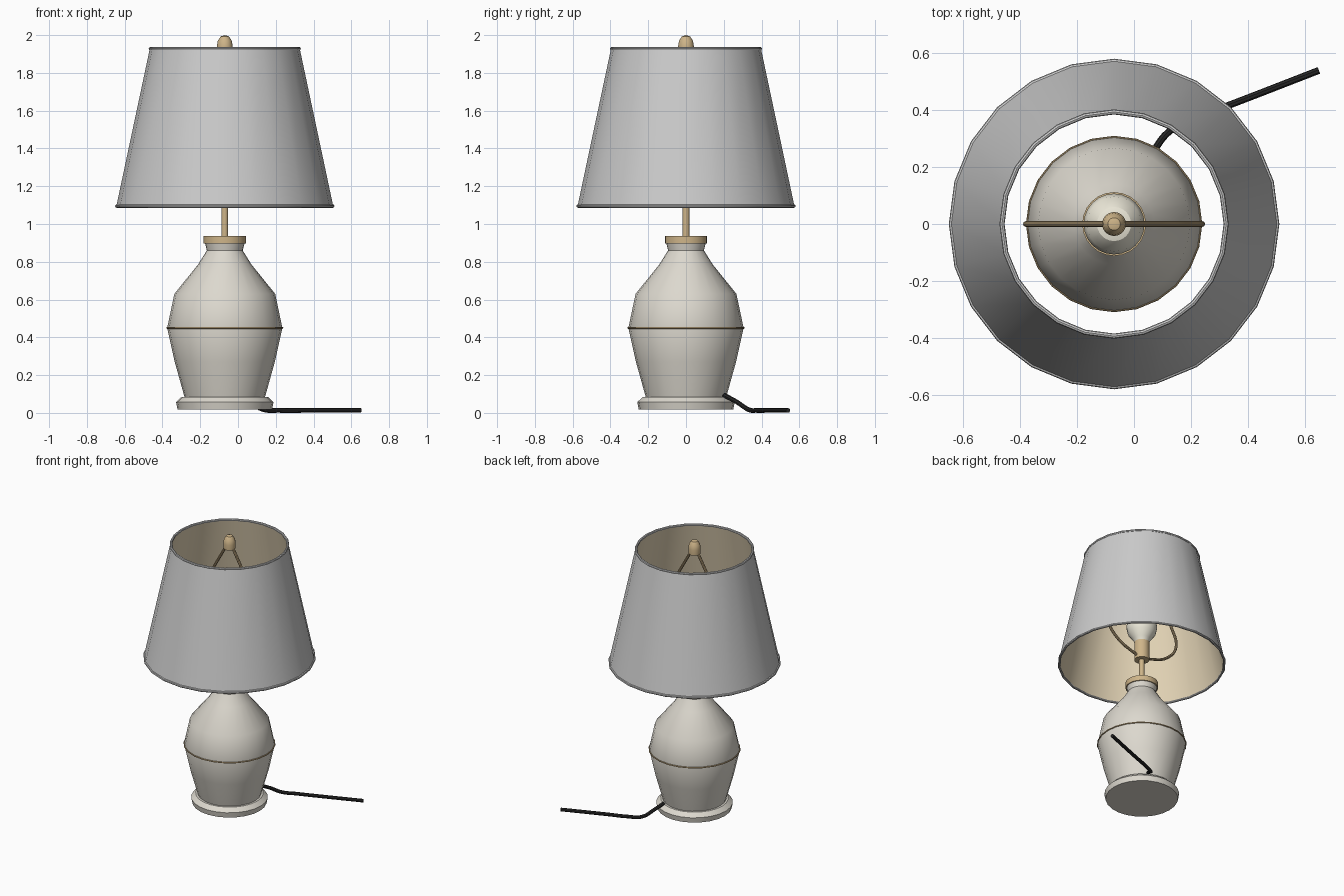
import bpy, math

if "Cube" in bpy.data.objects:
    bpy.data.objects.remove(bpy.data.objects["Cube"])

CX = -0.07   # lamp axis
SEG = 24


def material(name, rgb):
    m = bpy.data.materials.new(name)
    m.diffuse_color = (*rgb, 1)
    m.use_nodes = True
    m.node_tree.nodes["Principled BSDF"].inputs["Base Color"].default_value = m.diffuse_color
    return m


ceramic = material("ceramic", (0.72, 0.69, 0.62))
brass = material("brass", (0.62, 0.46, 0.25))
harp_mat = material("dark_brass", (0.42, 0.31, 0.17))
lining_mat = material("lining", (0.76, 0.65, 0.46))
glass = material("bulb_glass", (0.85, 0.82, 0.7))
black = material("cord_black", (0.02, 0.02, 0.02))


def finish(obj, mat):
    if mat:
        obj.data.materials.append(mat)
    bpy.ops.object.select_all(action='DESELECT')
    obj.select_set(True)
    bpy.context.view_layer.objects.active = obj
    bpy.ops.object.shade_smooth_by_angle(angle=math.radians(32))
    return obj


def lathe(name, profile, mat=None, seg=SEG, flip=False):
    """Revolve (radius, z) points, listed bottom to top, about the lamp axis."""
    verts, faces, rings = [], [], []
    for r, z in profile:
        if r == 0:
            rings.append([len(verts)] * seg)
            verts.append((CX, 0, z))
        else:
            rings.append(list(range(len(verts), len(verts) + seg)))
            for i in range(seg):
                a = 2 * math.pi * i / seg
                verts.append((CX + r * math.cos(a), r * math.sin(a), z))
    for lo, hi in zip(rings, rings[1:]):
        for i in range(seg):
            j = (i + 1) % seg
            f = list(dict.fromkeys((lo[i], lo[j], hi[j], hi[i])))
            faces.append(f[::-1] if flip else f)
    me = bpy.data.meshes.new(name)
    me.from_pydata(verts, [], faces)
    obj = bpy.data.objects.new(name, me)
    bpy.context.collection.objects.link(obj)
    return finish(obj, mat)


def ring(name, radius, z, minor, mat=None):
    bpy.ops.mesh.primitive_torus_add(major_radius=radius, minor_radius=minor, location=(CX, 0, z),
                                     major_segments=SEG, minor_segments=8)
    obj = bpy.context.object
    obj.name = name
    return finish(obj, mat)


def tube(name, points, radius, mat):
    """Smooth round tube through the given points."""
    cu = bpy.data.curves.new(name, 'CURVE')
    cu.dimensions = '3D'
    cu.bevel_depth = radius
    cu.bevel_resolution = 2
    cu.resolution_u = 6
    cu.use_fill_caps = True
    sp = cu.splines.new('BEZIER')
    sp.bezier_points.add(len(points) - 1)
    for bp, p in zip(sp.bezier_points, points):
        bp.co = p
        bp.handle_left_type = bp.handle_right_type = 'AUTO'
    obj = bpy.data.objects.new(name, cu)
    bpy.context.collection.objects.link(obj)
    bpy.ops.object.select_all(action='DESELECT')
    obj.select_set(True)
    bpy.context.view_layer.objects.active = obj
    bpy.ops.object.convert(target='MESH')
    return finish(bpy.context.object, mat)


# Ceramic foot and body
lathe("base_foot", [(0, 0.018), (0.25, 0.018), (0.258, 0.057), (0.228, 0.085), (0, 0.085)], ceramic)
lathe("vase_body", [(0, 0.08), (0.212, 0.08), (0.265, 0.27), (0.305, 0.45), (0.267, 0.63),
                    (0.142, 0.785), (0.095, 0.86), (0.105, 0.9), (0, 0.9)], ceramic)
ring("body_band", 0.305, 0.45, 0.005, harp_mat)

# Brass neck, stem and socket
lathe("neck_collar", [(0, 0.897), (0.112, 0.897), (0.112, 0.937), (0, 0.937)], brass)
lathe("stem", [(0, 0.93), (0.018, 0.93), (0.018, 1.13), (0, 1.13)], brass, 16)
lathe("socket", [(0, 1.12), (0.052, 1.12), (0.052, 1.26), (0, 1.26)], brass)

# Bulb
lathe("bulb", [(0, 1.25), (0.045, 1.25), (0.062, 1.285), (0.096, 1.33), (0.107, 1.38),
               (0.096, 1.43), (0.06, 1.47), (0, 1.487)], glass)

# Harp halves, mirrored either side of the axis
for side, s in (("right", 1), ("left", -1)):
    path = [(0.03, 1.14), (0.23, 1.225), (0.31, 1.35), (0.26, 1.49), (0.155, 1.68), (0.015, 1.93)]
    tube("harp_" + side, [(CX + s * x, 0, z) for x, z in path], 0.01, harp_mat)

# Finial
lathe("finial", [(0, 1.9), (0.04, 1.9), (0.042, 1.94), (0.037, 1.97), (0.022, 1.993), (0, 2.0)], brass)

# Shade shell, lining and rims
lathe("shade_outer", [(0.574, 1.095), (0.397, 1.928)])
lathe("shade_lining", [(0.566, 1.095), (0.389, 1.928)], lining_mat, flip=True)
ring("shade_bottom_rim", 0.572, 1.095, 0.009)
ring("shade_top_rim", 0.394, 1.928, 0.009)

# Power cord
tube("power_cord", [(0.04, 0.2, 0.095), (0.075, 0.265, 0.06), (0.13, 0.33, 0.018),
                    (0.22, 0.375, 0.013), (0.34, 0.42, 0.013), (0.65, 0.54, 0.013)], 0.0125, black)
